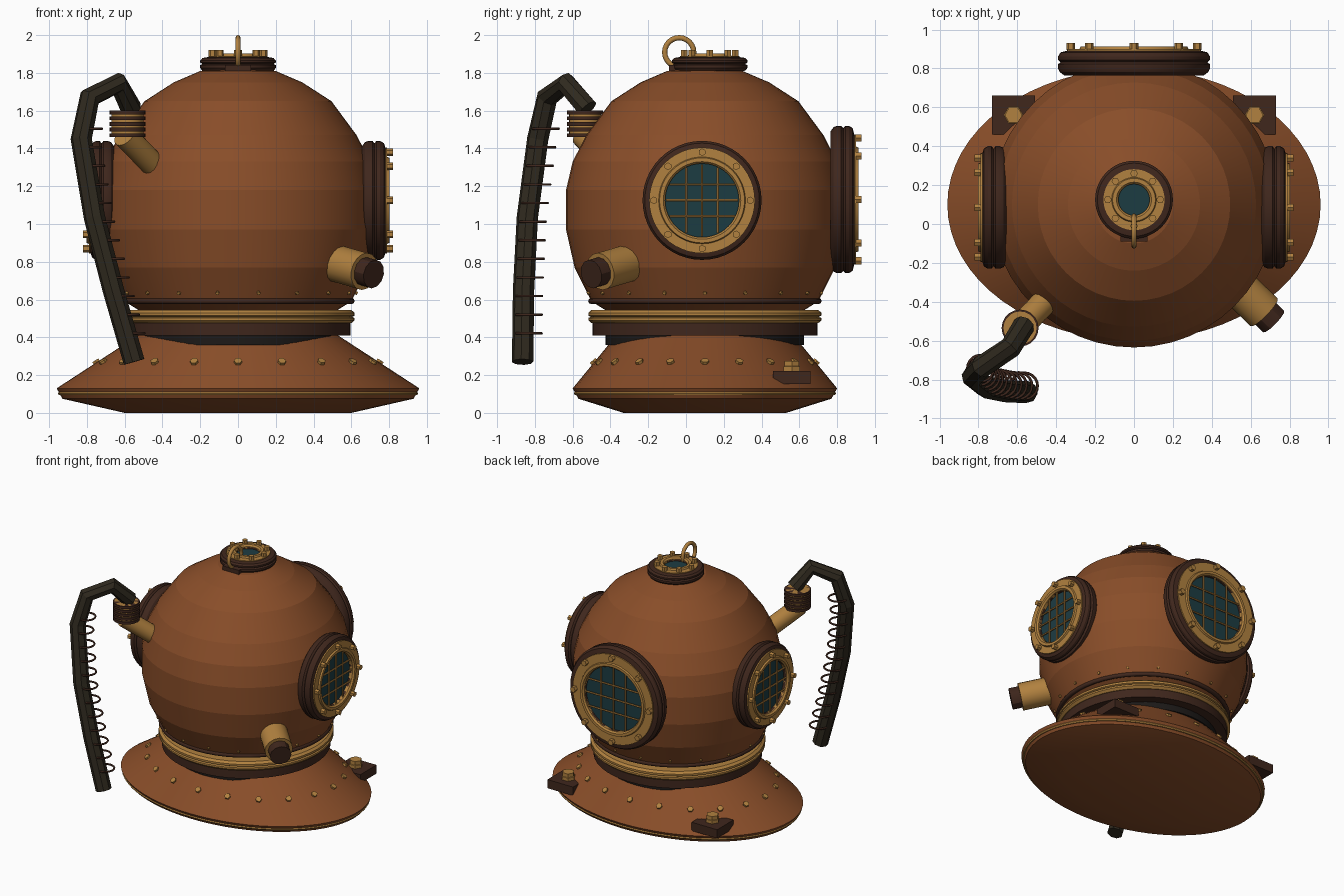
import bpy, bmesh
from math import sin, cos, pi, radians
from mathutils import Matrix, Vector

if "Cube" in bpy.data.objects:
    bpy.data.objects.remove(bpy.data.objects["Cube"])


def mat(name, col):
    m = bpy.data.materials.new(name)
    m.diffuse_color = (*col, 1)
    m.use_nodes = True
    m.node_tree.nodes["Principled BSDF"].inputs["Base Color"].default_value = m.diffuse_color
    return m


COPPER = mat("copper", (0.25, 0.075, 0.022))
BRASS = mat("brass", (0.44, 0.22, 0.05))
DARK = mat("dark_bronze", (0.05, 0.02, 0.012))
BLACK = mat("black_rubber", (0.012, 0.01, 0.009))
HOSE = mat("hose_rubber", (0.028, 0.022, 0.013))
GLASS = mat("glass", (0.012, 0.045, 0.055))


def finish(name, bm, m, angle=20):
    bmesh.ops.remove_doubles(bm, verts=bm.verts, dist=1e-5)
    bmesh.ops.recalc_face_normals(bm, faces=bm.faces)
    me = bpy.data.meshes.new(name)
    bm.to_mesh(me)
    bm.free()
    ob = bpy.data.objects.new(name, me)
    bpy.context.collection.objects.link(ob)
    me.materials.append(m)
    bpy.ops.object.select_all(action='DESELECT')
    ob.select_set(True)
    bpy.context.view_layer.objects.active = ob
    bpy.ops.object.shade_smooth_by_angle(angle=radians(angle))
    return ob


def add_lathe(bm, profile, mx, n, closed):
    """Revolve (radius, height[, y radius]) points about local z."""
    rings = []
    for p in profile:
        ry = p[2] if len(p) > 2 else p[0]
        rings.append([bm.verts.new(mx @ Vector((p[0] * cos(2 * pi * i / n), ry * sin(2 * pi * i / n), p[1])))
                      for i in range(n)])
    pairs = list(zip(rings, rings[1:])) + ([(rings[-1], rings[0])] if closed else [])
    for a, b in pairs:
        for i in range(n):
            j = (i + 1) % n
            bm.faces.new((a[i], a[j], b[j], b[i]))


def lathe(name, profile, m, mx=Matrix(), n=48, closed=False, angle=20):
    bm = bmesh.new()
    add_lathe(bm, profile, mx, n, closed)
    return finish(name, bm, m, angle)


def circle(R, z, r, n=8):
    return [(R + r * cos(2 * pi * i / n), z + r * sin(2 * pi * i / n)) for i in range(n)]


def disc(r, z0, z1):
    return [(0, z0), (r, z0), (r, z1), (0, z1)]


def along(p, d):
    return Matrix.Translation(p) @ Vector(d).to_track_quat('Z', 'Y').to_matrix().to_4x4()


def tube(name, a, b, r, m, n=16):
    a, b = Vector(a), Vector(b)
    return lathe(name, disc(r, 0, (b - a).length), m, along(a, b - a), n, angle=30)


def studs(name, mats, r, h, n=6):
    bm = bmesh.new()
    for mx in mats:
        add_lathe(bm, disc(r, -h * 0.5, h * 0.5), mx, n, False)
    return finish(name, bm, BRASS)


C = Matrix.Translation((0, 0.1, 0))

# Helmet shell
lathe("helmet_shell", [(0, 0.54), (0.52, 0.54), (0.60, 0.59), (0.69, 0.77), (0.735, 0.97), (0.735, 1.18),
                       (0.70, 1.33), (0.628, 1.47), (0.495, 1.65), (0.34, 1.75), (0.2, 1.81), (0, 1.835)],
      COPPER, C, angle=9)
lathe("shell_flange", circle(0.602, 0.592, 0.016), DARK, C, closed=True, angle=50)
studs("shell_rivets", [along((0.625 * cos(i * pi / 9), 0.1 + 0.625 * sin(i * pi / 9), 0.635),
                             (cos(i * pi / 9), sin(i * pi / 9), -0.4)) for i in range(18)], 0.01, 0.016)

# Neck ring and collar
lathe("neck_ring", [(0.45, 0.475), (0.6, 0.475), (0.617, 0.49), (0.617, 0.503), (0.603, 0.508),
                    (0.617, 0.515), (0.617, 0.53), (0.6, 0.545), (0.45, 0.545)], BRASS, C, closed=True)
lathe("neck_collar", disc(0.595, 0.41, 0.48), DARK, C)
lathe("neck_gasket", disc(0.525, 0.36, 0.415), BLACK, C)

# Shoulder plate with rim cord and rivets
lathe("shoulder_plate", [(0, 0), (0.60, 0, 0.43), (0.93, 0.075, 0.67), (0.96, 0.13, 0.70),
                         (0.53, 0.41, 0.47), (0, 0.41)], COPPER, C, n=64)
lathe("rim_cord", [(0.943 + 0.01 * cos(k * pi / 3), 0.103 + 0.01 * sin(k * pi / 3),
                    0.684 + 0.01 * cos(k * pi / 3)) for k in range(6)], BRASS, C, n=64, closed=True, angle=50)
studs("plate_rivets", [along((0.75 * cos(i * pi / 10), 0.1 + 0.588 * sin(i * pi / 10), 0.27),
                             (0.5 * cos(i * pi / 10), 0.7 * sin(i * pi / 10), 0.8)) for i in range(20)], 0.022, 0.02)

# Rear clamp blocks with hex bolts
for s, side in ((-1, "left"), (1, "right")):
    bm = bmesh.new()
    bmesh.ops.create_cube(bm, size=1, matrix=Matrix.Translation((s * 0.62, 0.56, 0.187))
                          @ Matrix.Diagonal((0.22, 0.2, 0.067, 1)))
    finish("clamp_block_" + side, bm, DARK)
    lathe("clamp_bolt_" + side, [(0, 0.2), (0.05, 0.2), (0.05, 0.245), (0.045, 0.247), (0.045, 0.275), (0, 0.275)],
          BRASS, Matrix.Translation((s * 0.62, 0.56, 0)), n=6)


# Round windows: dark frame, brass flange, glass, studs and guard bars
def window(name, mx, R, depth, flange, inner, bolt_r, stud, grid):
    d = depth
    lathe(name + "_frame", [(inner, 0), (R - 0.03, 0), (R - 0.008, 0.12 * d), (R, 0.25 * d), (R, 0.42 * d),
                            (R - 0.012, 0.5 * d), (R, 0.58 * d), (R, 0.72 * d), (R - 0.012, 0.87 * d),
                            (flange - 0.01, 0.95 * d), (inner, 0.95 * d)], DARK, mx, closed=True, angle=25)
    lathe(name + "_flange", [(inner, 0.6 * d), (flange, 0.6 * d), (flange, d), (inner + 0.035, d),
                             (inner + 0.03, d + 0.012), (inner + 0.01, d + 0.012), (inner, d)],
          BRASS, mx, closed=True)
    lathe(name + "_glass", disc(inner + 0.005, 0.3 * d, 0.8 * d), GLASS, mx)
    studs(name + "_studs", [mx @ Matrix.Translation((bolt_r * cos(i * pi / 4), bolt_r * sin(i * pi / 4), d + 0.012))
                            for i in range(8)], stud, 0.036)
    if grid:
        bm = bmesh.new()
        for k in (-1, 0, 1):
            off, half = k * inner * 0.43, inner * (0.98 if k == 0 else 0.89)
            for turn in (0, pi / 2):
                m = mx @ Matrix.Rotation(turn, 4, 'Z') @ Matrix.Translation((-half, off, 0.95 * d)) \
                    @ Matrix.Rotation(pi / 2, 4, 'Y')
                add_lathe(bm, disc(0.007, 0, 2 * half), m, 6, False)
        finish(name + "_bars", bm, BRASS)


T, Rot = Matrix.Translation, Matrix.Rotation
for s, side in ((-1, "left"), (1, "right")):
    window("side_window_" + side, T((s * 0.655, 0.085, 1.125)) @ Rot(s * pi / 2, 4, 'Y'),
           0.315, 0.135, 0.28, 0.195, 0.255, 0.02, True)
window("large_window", T((0, 0.765, 1.13)) @ Rot(-pi / 2, 4, 'X'), 0.39, 0.135, 0.345, 0.245, 0.325, 0.022, True)
window("top_window", T((0, 0.125, 1.805)), 0.2, 0.085, 0.157, 0.08, 0.135, 0.02, False)

# Lifting ring and its hinge block
lathe("lifting_ring", circle(0.077, 0, 0.014), BRASS, T((0, -0.036, 1.909)) @ Rot(pi / 2, 4, 'Y'),
      n=24, closed=True, angle=50)
bm = bmesh.new()
bmesh.ops.create_cube(bm, size=1, matrix=T((0, -0.06, 1.825)) @ Matrix.Diagonal((0.14, 0.06, 0.035, 1)))
finish("hinge_block", bm, DARK)

# Exhaust valve, front right
a, d = Vector((0.49, -0.28, 0.80)), Vector((0.70, -0.68, -0.2)).normalized()
tube("exhaust_valve", a, a + d * 0.255, 0.1, BRASS)
tube("exhaust_cap", a + d * 0.2, a + d * 0.325, 0.077, DARK, 12)

# Air inlet, front left, with ribbed coupling
tube("air_inlet", (-0.435, -0.375, 1.30), (-0.60, -0.545, 1.47), 0.066, BRASS)
J = T((-0.586, -0.535, 0))
lathe("coupling_core", disc(0.085, 1.46, 1.6), BRASS, J, 20)
bm = bmesh.new()
for k in range(5):
    add_lathe(bm, disc(0.095, 1.46 + k * 0.03, 1.48 + k * 0.03), J, 20, False)
finish("coupling_ribs", bm, DARK)

# Hose swept along a polyline
path = [Vector(p) for p in ((-0.565, -0.52, 1.61), (-0.635, -0.635, 1.745), (-0.785, -0.735, 1.67),
                            (-0.83, -0.785, 1.45), (-0.76, -0.84, 1.035), (-0.66, -0.86, 0.65),
                            (-0.55, -0.865, 0.27))]
cu = bpy.data.curves.new("hose", 'CURVE')
cu.dimensions, cu.bevel_depth, cu.bevel_resolution, cu.use_fill_caps = '3D', 0.057, 2, True
sp = cu.splines.new('POLY')
sp.points.add(len(path) - 1)
for p, v in zip(sp.points, path):
    p.co = (*v, 1)
sp.use_smooth = False
cu.materials.append(HOSE)
bpy.context.collection.objects.link(bpy.data.objects.new("air_hose", cu))

# Wire loops down the hose
bm = bmesh.new()
for k in range(12):
    z = 1.505 - k * 0.0985
    for p, q in zip(path[2:], path[3:]):
        if q.z <= z <= p.z:
            c = p.lerp(q, (p.z - z) / (p.z - q.z))
            add_lathe(bm, circle(0.068, 0, 0.007, 6), T(c + Vector((0.03, 0.03, 0))), 20, True)
finish("hose_wire_loops", bm, DARK, 65)
